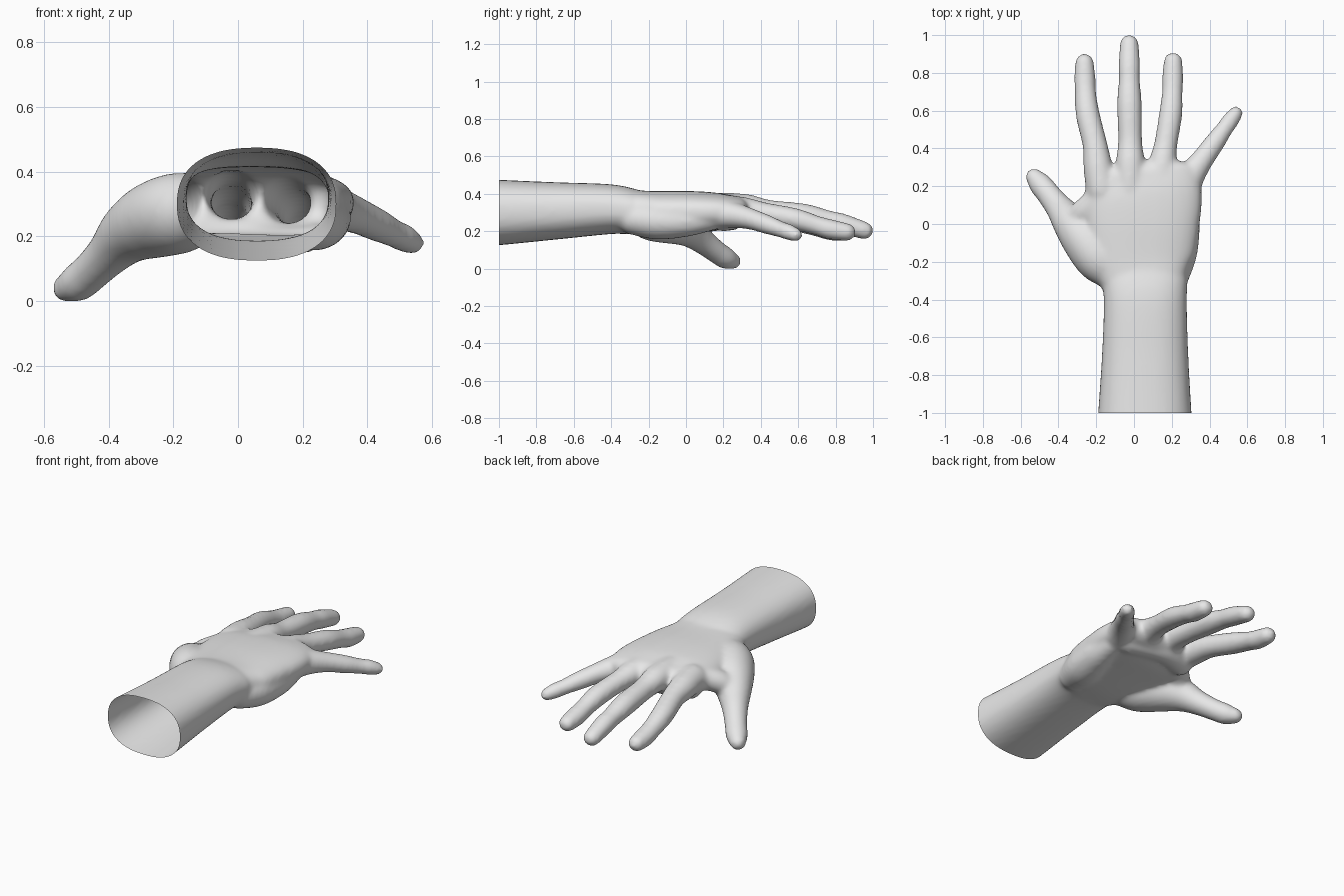
import bpy, bmesh, math
from mathutils import Vector

if "Cube" in bpy.data.objects:
    bpy.data.objects.remove(bpy.data.objects["Cube"])

STEPS, SIDES = 6, 32
bm = bmesh.new()


def spline(nodes):
    """Catmull-Rom samples through nodes (x, y, z, half width, half height)."""
    p = [nodes[0]] + nodes + [nodes[-1]]
    out = []
    for i in range(1, len(p) - 2):
        for s in range(STEPS):
            t = s / STEPS
            out.append([0.5 * (2 * b + (c - a) * t + (2 * a - 5 * b + 4 * c - d) * t * t
                               + (3 * b - a - 3 * c + d) * t ** 3)
                        for a, b, c, d in zip(p[i - 1], p[i], p[i + 1], p[i + 2])])
    return out + [list(nodes[-1])]


def tube(nodes, power=2.0):
    """Closed solid with superellipse sections and domed ends."""
    path = spline(nodes)
    pts = [Vector(q[:3]) for q in path]
    rings = []
    for i, q in enumerate(path):
        tan = (pts[min(i + 1, len(pts) - 1)] - pts[max(i - 1, 0)]).normalized()
        rings.append((pts[i], tan, q[3], q[4]))

    def dome(ring, sign):
        c, tan, w, h = ring
        return [(c + tan * sign * h * math.sin(a), tan, w * math.cos(a), h * math.cos(a))
                for a in (math.radians(d) for d in (18, 36, 54, 70, 83))]
    rings = dome(rings[0], -1)[::-1] + rings + dome(rings[-1], 1)

    loops = []
    for c, tan, w, h in rings:
        side = tan.cross(Vector((0, 0, 1))).normalized()
        up = side.cross(tan)
        loop = []
        for k in range(SIDES):
            a = 2 * math.pi * k / SIDES
            u, v = math.cos(a), math.sin(a)
            u = math.copysign(abs(u) ** (2 / power), u)
            v = math.copysign(abs(v) ** (2 / power), v)
            loop.append(bm.verts.new(c + side * u * w + up * v * h))
        loops.append(loop)
    faces = []
    for a, b in zip(loops, loops[1:]):
        for k in range(SIDES):
            n = (k + 1) % SIDES
            faces.append(bm.faces.new((a[k], a[n], b[n], b[k])))
    faces += [bm.faces.new(loops[0][::-1]), bm.faces.new(loops[-1])]
    bmesh.ops.recalc_face_normals(bm, faces=faces)


def finger(nodes, flat=0.95):
    tube([(x, y, z, r, r * flat) for x, y, z, r in nodes])


def slab(sections, power):
    """Tube along y from sections (y, x min, x max, z min, z max)."""
    tube([((a + b) / 2, y, (c + d) / 2, (b - a) / 2, (d - c) / 2)
          for y, a, b, c, d in sections], power)


# Forearm and wrist
slab([(-1.1, -0.195, 0.31, 0.125, 0.485), (-1.0, -0.19, 0.305, 0.13, 0.48),
      (-0.7, -0.17, 0.288, 0.16, 0.467), (-0.42, -0.16, 0.28, 0.188, 0.457),
      (-0.3, -0.17, 0.285, 0.19, 0.435)], 2.4)

# Palm
slab([(-0.34, -0.14, 0.28, 0.19, 0.43), (-0.2, -0.23, 0.32, 0.185, 0.42),
      (0.0, -0.26, 0.347, 0.195, 0.42), (0.15, -0.265, 0.36, 0.205, 0.412),
      (0.25, -0.26, 0.335, 0.225, 0.395)], 2.5)

# Heel of the palm on the little finger side
finger([(0.2, -0.28, 0.27, 0.09), (0.23, -0.15, 0.26, 0.105),
        (0.26, 0.0, 0.26, 0.09), (0.27, 0.12, 0.27, 0.07)])

# Pads under the finger roots
finger([(-0.17, 0.2, 0.27, 0.07), (0.0, 0.24, 0.275, 0.07), (0.22, 0.2, 0.265, 0.065)])

# Index, middle, ring and little fingers
finger([(-0.17, 0.18, 0.32, 0.085), (-0.19, 0.3, 0.315, 0.078), (-0.207, 0.42, 0.3, 0.066),
        (-0.245, 0.58, 0.265, 0.064), (-0.257, 0.7, 0.23, 0.056), (-0.26, 0.77, 0.21, 0.057),
        (-0.262, 0.855, 0.2, 0.05)])
finger([(-0.02, 0.18, 0.33, 0.085), (-0.02, 0.32, 0.33, 0.078), (-0.02, 0.44, 0.312, 0.064),
        (-0.024, 0.63, 0.29, 0.066), (-0.025, 0.76, 0.262, 0.057), (-0.025, 0.84, 0.243, 0.058),
        (-0.025, 0.955, 0.208, 0.05)])
finger([(0.14, 0.18, 0.32, 0.085), (0.15, 0.31, 0.315, 0.076), (0.168, 0.42, 0.3, 0.062),
        (0.194, 0.58, 0.27, 0.062), (0.203, 0.7, 0.235, 0.055), (0.205, 0.77, 0.215, 0.057),
        (0.207, 0.862, 0.2, 0.05)])
finger([(0.25, 0.14, 0.295, 0.085), (0.3, 0.25, 0.29, 0.074), (0.365, 0.345, 0.27, 0.06),
        (0.43, 0.435, 0.24, 0.054), (0.48, 0.505, 0.215, 0.046), (0.512, 0.55, 0.2, 0.046),
        (0.54, 0.588, 0.185, 0.038)])

# Thumb with its muscle
finger([(-0.07, -0.28, 0.3, 0.09), (-0.17, -0.19, 0.28, 0.13), (-0.26, -0.08, 0.255, 0.125),
        (-0.335, 0.01, 0.215, 0.1), (-0.395, 0.085, 0.155, 0.074), (-0.45, 0.155, 0.1, 0.064),
        (-0.495, 0.21, 0.062, 0.062), (-0.53, 0.25, 0.045, 0.047)])

# Web between thumb and index finger
finger([(-0.32, 0.02, 0.24, 0.06), (-0.27, 0.06, 0.28, 0.07), (-0.2, 0.12, 0.31, 0.07)])

mesh = bpy.data.meshes.new("hand")
bm.to_mesh(mesh)
bm.free()
hand = bpy.data.objects.new("hand", mesh)
bpy.context.collection.objects.link(hand)
bpy.context.view_layer.objects.active = hand
hand.select_set(True)

# Fuse everything into one soft skin
remesh = hand.modifiers.new("fuse", 'REMESH')
remesh.mode = 'VOXEL'
remesh.voxel_size = 0.012
soften = hand.modifiers.new("soften", 'SMOOTH')
soften.factor = 0.5
soften.iterations = 14
for m in ("fuse", "soften"):
    bpy.ops.object.modifier_apply(modifier=m)

# Cut the forearm open and rest the thumb tip on the ground
bm = bmesh.new()
bm.from_mesh(hand.data)
bmesh.ops.bisect_plane(bm, geom=bm.verts[:] + bm.edges[:] + bm.faces[:],
                       plane_co=(0, -1, 0), plane_no=(0, -1, 0), clear_outer=True)
low = min(v.co.z for v in bm.verts)
bmesh.ops.translate(bm, verts=bm.verts[:], vec=(0, 0, -low))
for f in bm.faces:
    f.smooth = True
bm.to_mesh(hand.data)
bm.free()

skin = bpy.data.materials.new("light grey")
skin.diffuse_color = (0.8, 0.8, 0.8, 1)
skin.use_nodes = True
skin.node_tree.nodes["Principled BSDF"].inputs["Base Color"].default_value = skin.diffuse_color
hand.data.materials.clear()
hand.data.materials.append(skin)
